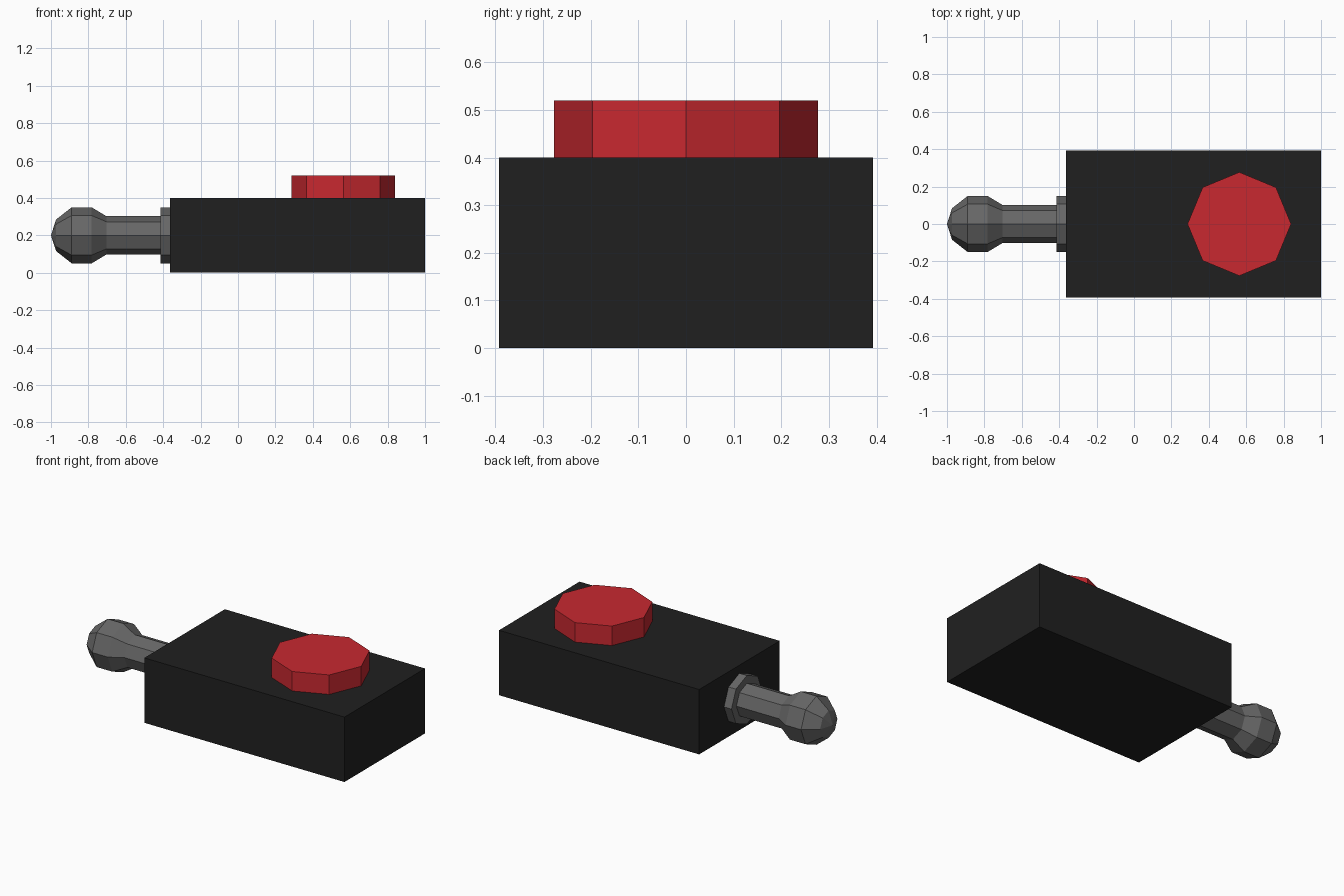
import bpy, bmesh
from math import cos, sin, tau

if "Cube" in bpy.data.objects:
    bpy.data.objects.remove(bpy.data.objects["Cube"])

SIDES = 8


def make_object(name, bm, color):
    bmesh.ops.recalc_face_normals(bm, faces=bm.faces)
    mesh = bpy.data.meshes.new(name)
    bm.to_mesh(mesh)
    bm.free()
    mat = bpy.data.materials.new(name + "_colour")
    mat.diffuse_color = (*color, 1)
    mat.use_nodes = True
    mat.node_tree.nodes["Principled BSDF"].inputs["Base Color"].default_value = mat.diffuse_color
    mesh.materials.append(mat)
    obj = bpy.data.objects.new(name, mesh)
    bpy.context.collection.objects.link(obj)
    return obj


def lathe(profile):
    """Spin (height, radius) points around z; radius 0 makes a point, open ends are capped."""
    bm = bmesh.new()
    rings = []
    for h, r in profile:
        n = SIDES if r else 1
        rings.append([bm.verts.new((r * cos(tau * i / SIDES), r * sin(tau * i / SIDES), h))
                      for i in range(n)])
    for a, b in zip(rings, rings[1:]):
        for i in range(SIDES):
            j = (i + 1) % SIDES
            quad = [a[i % len(a)], a[j % len(a)], b[j % len(b)], b[i % len(b)]]
            bm.faces.new(list(dict.fromkeys(quad)))
    for ring in (rings[0], rings[-1]):
        if len(ring) > 1:
            bm.faces.new(ring)
    return bm


# Rectangular housing
bm = bmesh.new()
bmesh.ops.create_cube(bm, size=1)
for v in bm.verts:
    v.co = (0.318 + v.co.x * 1.364, v.co.y * 0.784, 0.2 + v.co.z * 0.4)
make_object("housing", bm, (0.0144, 0.0144, 0.0144))

# Octagonal push button on top
button = make_object("button", lathe([(0, 0.277), (0.12, 0.277)]), (0.58, 0.022, 0.03))
button.location = (0.563, 0, 0.4)

# Plug: pointed bulb, shaft and collar, lying along x
plug = make_object("plug", lathe([
    (-1, 0), (-0.973, 0.084), (-0.889, 0.15), (-0.783, 0.15), (-0.703, 0.102),
    (-0.415, 0.102), (-0.415, 0.15), (-0.364, 0.15)]), (0.133, 0.133, 0.133))
plug.rotation_euler = (0, tau / 4, 0)
plug.location = (0, 0, 0.2)
